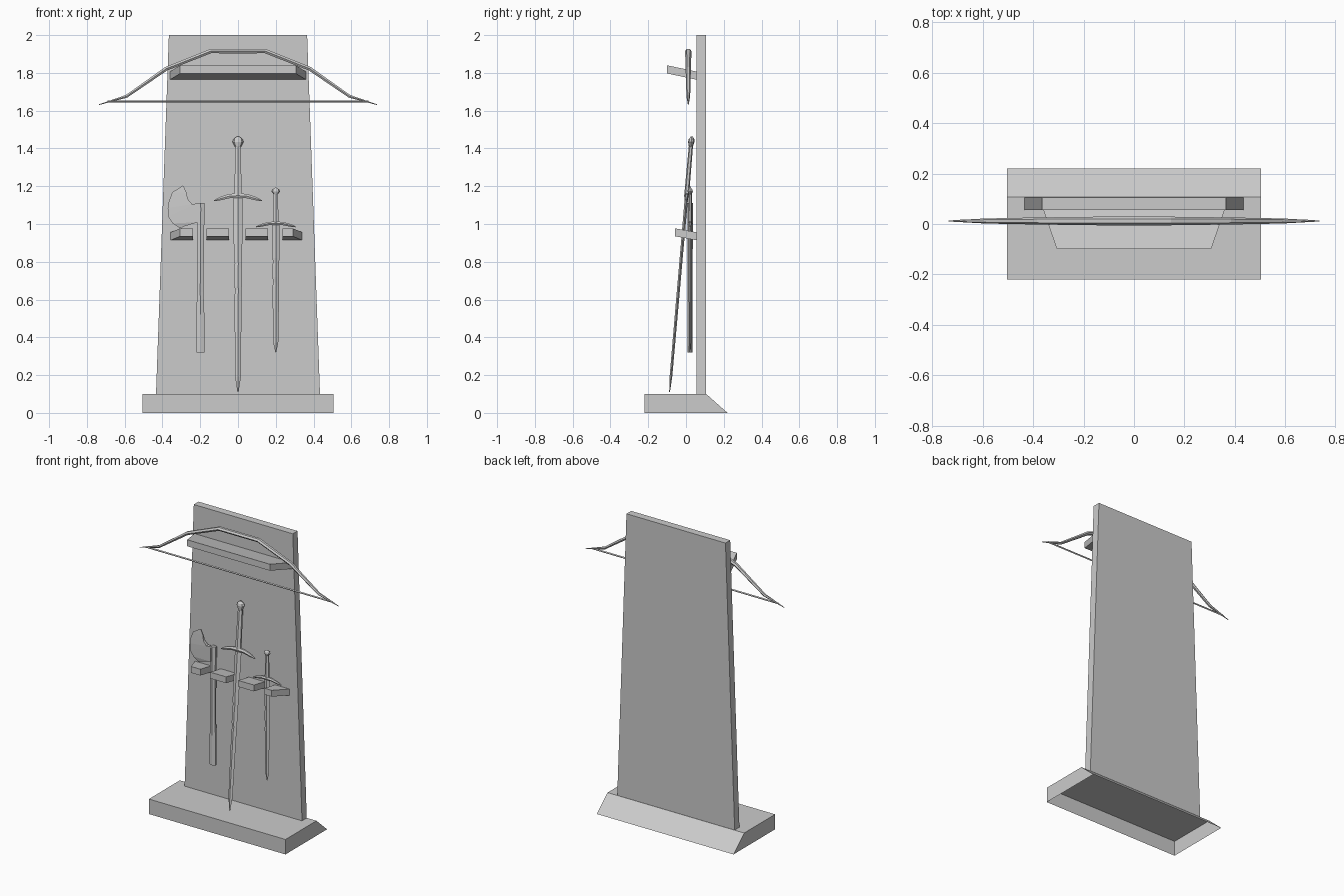
import bpy, bmesh, math
from mathutils import Vector


def loft(name, sections, drop_bottom=False):
    """Skin a row of equal-length point rings and cap both ends."""
    bm = bmesh.new()
    rings = [[bm.verts.new(p) for p in s] for s in sections]
    n = len(rings[0])
    for a, b in zip(rings, rings[1:]):
        for i in range(n):
            j = (i + 1) % n
            bm.faces.new((a[i], a[j], b[j], b[i]))
    bm.faces.new(rings[0])
    bm.faces.new(rings[-1])
    bmesh.ops.remove_doubles(bm, verts=bm.verts, dist=1e-5)
    bmesh.ops.recalc_face_normals(bm, faces=bm.faces)
    if drop_bottom:
        low = [f for f in bm.faces if f.normal.z < -0.9]
        bmesh.ops.delete(bm, geom=low, context='FACES_ONLY')
    mesh = bpy.data.meshes.new(name)
    bm.to_mesh(mesh)
    bm.free()
    obj = bpy.data.objects.new(name, mesh)
    bpy.context.collection.objects.link(obj)
    return obj


def block(name, front, back):
    """Block between two rectangles given as (y, x0, x1, z0, z1)."""
    loft(name, [[(x0, y, z0), (x1, y, z0), (x1, y, z1), (x0, y, z1)]
                for y, x0, x1, z0, z1 in (front, back)])


def sweep(name, pts, sides, y=0.0, lean=0.0, straight=False):
    """Sweep a polygon along (x, z, half_width, half_depth) points in the xz plane."""
    sections = []
    for k, (x, z, w, d) in enumerate(pts):
        a, b = pts[max(k - 1, 0)], pts[min(k + 1, len(pts) - 1)]
        t = Vector((b[0] - a[0], b[1] - a[1])).normalized()
        nrm = Vector((1, 0)) if straight else Vector((t.y, -t.x))
        ring = []
        for i in range(sides):
            ang = 2 * math.pi * i / sides + math.pi / 2
            c, s = math.cos(ang) * w, math.sin(ang) * d
            pz = z + nrm.y * c
            ring.append((x + nrm.x * c, y + lean * pz + s, pz))
        sections.append(ring)
    loft(name, sections)


def mirrored(half):
    """Complete a left half path whose last point lies on x = 0."""
    return half + [(-x, z, w, d) for x, z, w, d in reversed(half[:-1])]


def shift(pts, dx):
    return [(x + dx, z, w, d) for x, z, w, d in pts]


# Plinth, open underneath, with a sloped back
side = [(-0.22, 0), (0.22, 0), (0.107, 0.10), (-0.22, 0.10)]
loft("base", [[(x, y, z) for y, z in side] for x in (-0.505, 0.505)], drop_bottom=True)

# Tapered back board
board = [(-0.434, 0.10), (0.434, 0.10), (0.366, 2.0), (-0.366, 2.0)]
loft("back_board", [[(x, y, z) for x, z in board] for y in (0.056, 0.106)])

# Bow shelf and weapon pegs, all tilted up toward the front
block("bow_shelf", (-0.10, -0.306, 0.306, 1.797, 1.84), (0.056, -0.36, 0.36, 1.764, 1.807))
for i, (f0, f1, b0, b1) in enumerate([(-0.306, -0.238, -0.357, -0.238),
                                      (-0.166, -0.047, -0.166, -0.047),
                                      (0.041, 0.158, 0.041, 0.158),
                                      (0.235, 0.29, 0.235, 0.34)]):
    block(f"peg_{i + 1}", (-0.058, f0, f1, 0.935, 0.977), (0.056, b0, b1, 0.914, 0.956))

# Bow and string
sweep("bow", mirrored([(-0.735, 1.632, 0.002, 0.002), (-0.59, 1.676, 0.009, 0.010),
                       (-0.38, 1.822, 0.012, 0.014), (-0.145, 1.915, 0.013, 0.017),
                       (0, 1.915, 0.013, 0.017)]), 6, y=0.012)
sweep("bow_string", [(-0.69, 1.648, 0.006, 0.005), (0.69, 1.648, 0.006, 0.005)], 4, y=0.012)

# Long sword, leaning back against the pegs
pose = dict(y=-0.0965, lean=0.0867)
sweep("long_sword_blade", [(0, 0.11, 0.003, 0.002), (0, 0.19, 0.015, 0.007),
                           (0, 0.62, 0.019, 0.008), (0.003, 0.65, 0.016, 0.008),
                           (0, 0.67, 0.020, 0.008), (0, 0.77, 0.021, 0.008),
                           (0.002, 0.79, 0.019, 0.008), (0, 0.81, 0.022, 0.008),
                           (0, 1.15, 0.024, 0.009)], 4, straight=True, **pose)
sweep("long_sword_guard", mirrored([(-0.126, 1.123, 0.003, 0.003), (-0.095, 1.134, 0.010, 0.008),
                                    (-0.045, 1.148, 0.013, 0.012), (0, 1.150, 0.014, 0.014)]),
      6, **pose)
sweep("long_sword_grip", [(0, 1.15, 0.022, 0.013), (0, 1.42, 0.017, 0.011)], 6, **pose)
sweep("long_sword_pommel", [(0, 1.405, 0.014, 0.010), (0, 1.435, 0.029, 0.017),
                            (0, 1.45, 0.024, 0.015), (0, 1.463, 0.006, 0.005)], 8, **pose)

# Short sword, hanging upright
dx, y = 0.2, 0.022
sweep("short_sword_blade", shift([(0, 0.32, 0.002, 0.002), (0, 0.37, 0.013, 0.006),
                                  (0, 0.67, 0.018, 0.008), (0.002, 0.69, 0.015, 0.008),
                                  (0, 0.72, 0.018, 0.008), (0, 0.78, 0.018, 0.008),
                                  (0.002, 0.80, 0.016, 0.008), (0, 0.82, 0.019, 0.008),
                                  (0, 1.0, 0.021, 0.008)], dx), 4, y=y, straight=True)
sweep("short_sword_guard", shift(mirrored([(-0.104, 0.985, 0.003, 0.003), (-0.08, 0.992, 0.008, 0.008),
                                           (-0.04, 1.002, 0.010, 0.011), (0, 1.004, 0.011, 0.012)]), dx),
      6, y=y)
sweep("short_sword_grip", shift([(0, 1.0, 0.017, 0.010), (0, 1.165, 0.013, 0.009)], dx), 6, y=y)
sweep("short_sword_pommel", shift([(0, 1.155, 0.010, 0.008), (0, 1.173, 0.023, 0.014),
                                   (0, 1.182, 0.019, 0.012), (0, 1.192, 0.005, 0.004)], dx), 8, y=y)

# Axe handle
sweep("axe_handle", [(-0.199, 0.32, 0.024, 0.013), (-0.199, 0.52, 0.024, 0.013),
                     (-0.200, 0.64, 0.020, 0.013), (-0.199, 0.95, 0.022, 0.014),
                     (-0.197, 1.08, 0.024, 0.014), (-0.198, 1.112, 0.024, 0.014)], 6, y=y, straight=True)

# Axe head: wedge sections from cutting edge (x, z) to root (x, z) with root half thickness
head = [(-0.292, 1.203, -0.288, 1.200, 0.002), (-0.348, 1.168, -0.272, 1.165, 0.004),
        (-0.366, 1.120, -0.266, 1.132, 0.007), (-0.372, 1.085, -0.243, 1.105, 0.011),
        (-0.370, 1.040, -0.210, 1.110, 0.014), (-0.345, 1.003, -0.210, 1.010, 0.014),
        (-0.310, 0.980, -0.250, 1.012, 0.009), (-0.300, 0.977, -0.290, 0.985, 0.002)]
loft("axe_head", [[(ex, y, ez), (rx, y - t, rz), (rx, y + t, rz)] for ex, ez, rx, rz, t in head])
